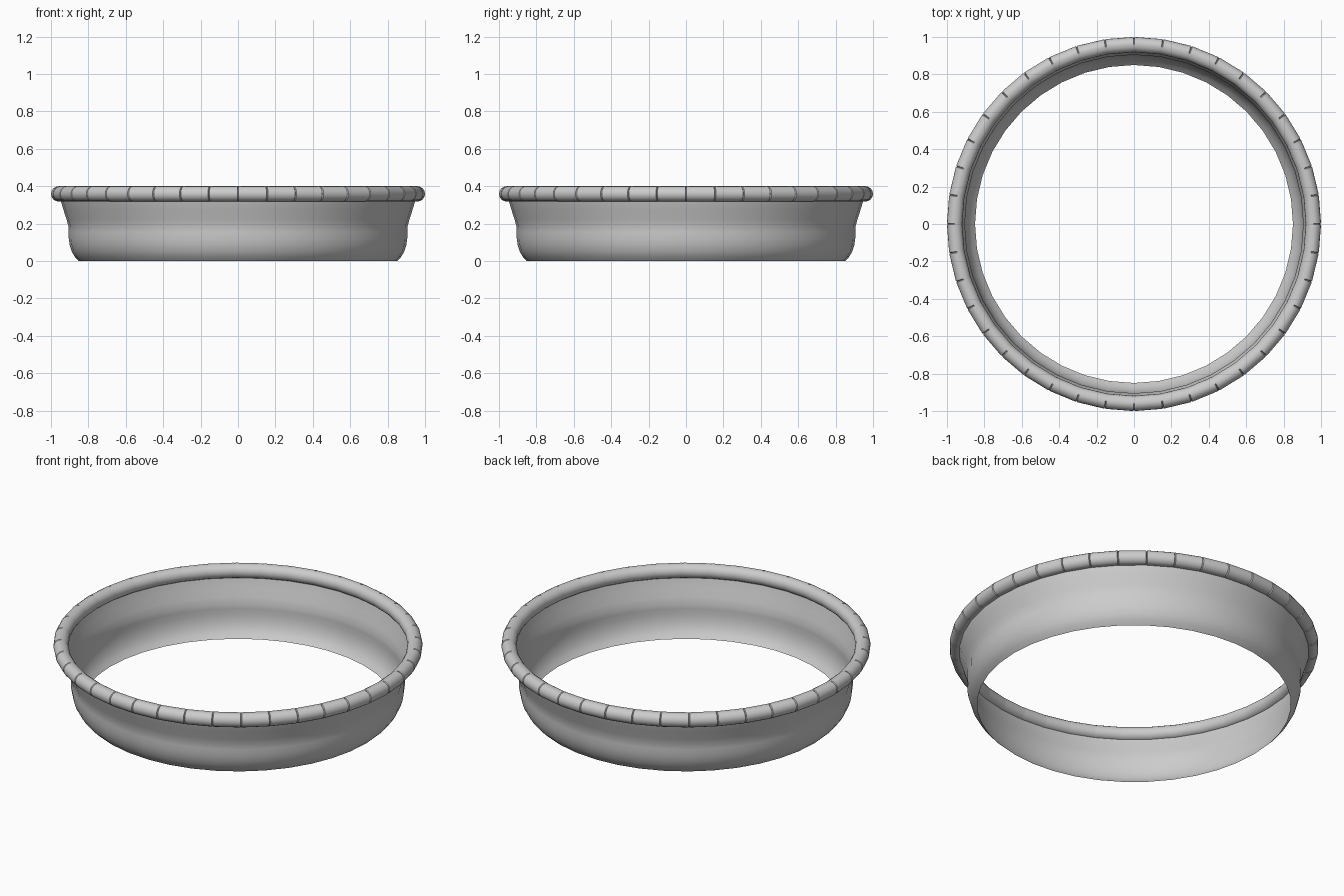
import bpy
import bmesh
from math import cos, sin, tau, radians

SIDES = 40

default = bpy.data.objects.get("Cube")
if default:
    bpy.data.objects.remove(default, do_unlink=True)

grey = bpy.data.materials.new("plain grey metal")
grey.use_nodes = True
colour = (0.6, 0.6, 0.6, 1)
grey.diffuse_color = colour
grey.node_tree.nodes["Principled BSDF"].inputs["Base Color"].default_value = colour


def lathe(name, rings, closed_profile):
    """Skin a closed loop of (angle, profile) rings around the z axis."""
    bm = bmesh.new()
    loops = [[bm.verts.new((r * sin(a), -r * cos(a), z)) for r, z in profile]
             for a, profile in rings]
    for i, ring in enumerate(loops):
        after = loops[(i + 1) % len(loops)]
        count = len(ring)
        for j in range(count if closed_profile else count - 1):
            k = (j + 1) % count
            bm.faces.new((ring[j], after[j], after[k], ring[k]))
    mesh = bpy.data.meshes.new(name)
    bm.to_mesh(mesh)
    bm.free()
    mesh.materials.append(grey)
    obj = bpy.data.objects.new(name, mesh)
    bpy.context.collection.objects.link(obj)
    bpy.ops.object.select_all(action="DESELECT")
    obj.select_set(True)
    bpy.context.view_layer.objects.active = obj
    bpy.ops.object.shade_smooth_by_angle(angle=radians(32))
    return obj


# Thin open wall: curved foot, slight waist, flared top tucked into the rim
wall = [(0.85, 0), (0.872, 0.022), (0.889, 0.05), (0.9, 0.085), (0.905, 0.12),
        (0.905, 0.155), (0.905, 0.18), (0.916, 0.22), (0.932, 0.27),
        (0.947, 0.32), (0.951, 0.34)]
lathe("pan_wall", [(tau * i / SIDES, wall) for i in range(SIDES)], False)


# Rolled rim: round tube with a narrow notch across its outer half at each seam
def rim_profile(notch):
    points = []
    for i in range(16):
        a = tau * i / 16
        radius = 0.041 - (notch if cos(a) > 0.1 else 0)
        points.append((0.959 + radius * cos(a), 0.359 + radius * sin(a)))
    return points


plain, pinched = rim_profile(0), rim_profile(0.007)
half_gap = 0.004
rings = []
for i in range(SIDES):
    seam = tau * i / SIDES
    rings += [(seam - half_gap, plain), (seam, pinched), (seam + half_gap, plain)]
lathe("rolled_rim", rings, True)
